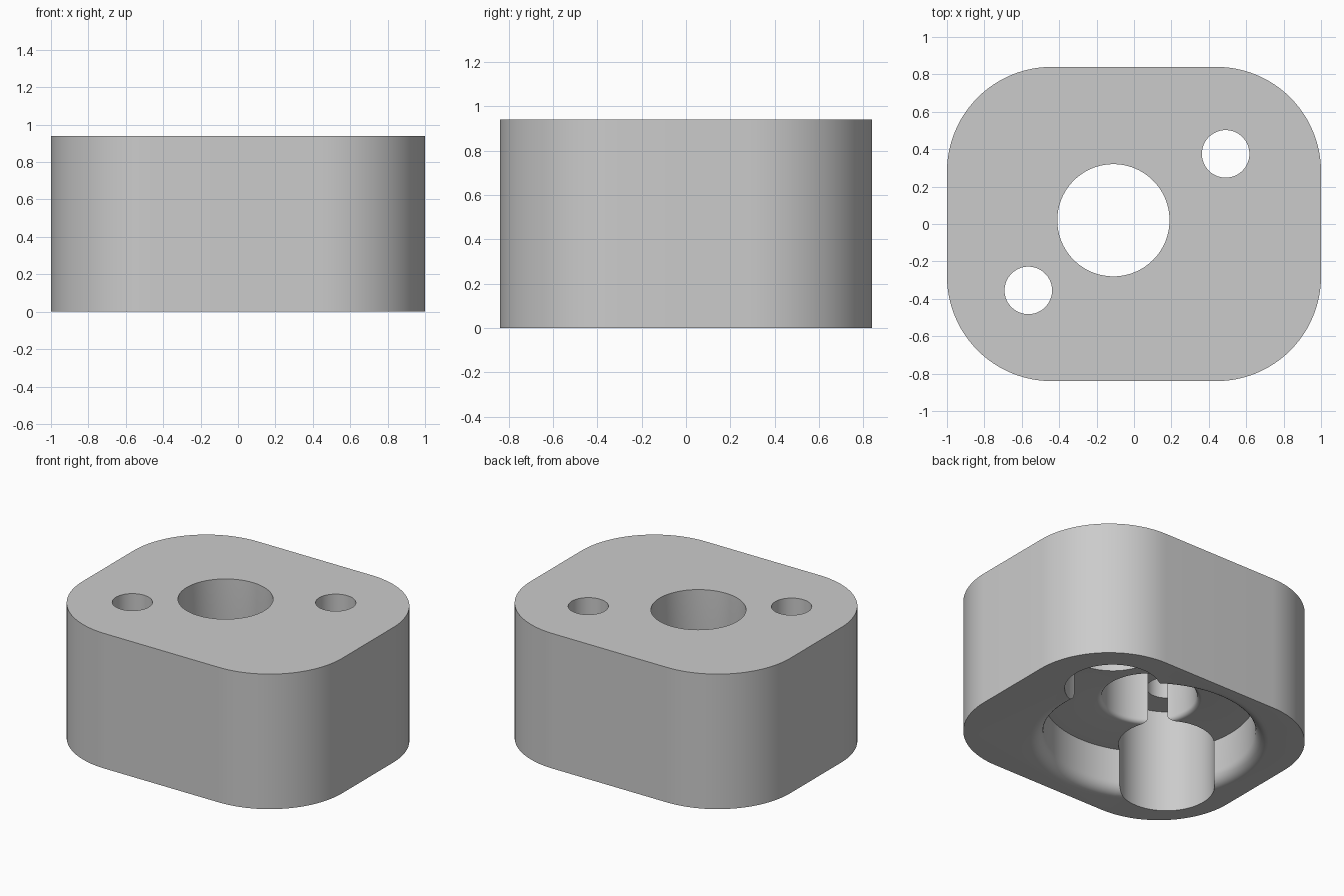
import bpy, bmesh, math

if "Cube" in bpy.data.objects:
    bpy.data.objects.remove(bpy.data.objects["Cube"])

HEIGHT = 0.94
SEGMENTS = 96


def arc(cx, cy, r, a0, a1, n):
    """Points on an arc, angles in degrees."""
    return [(cx + r * math.cos(math.radians(a0 + (a1 - a0) * i / n)),
             cy + r * math.sin(math.radians(a0 + (a1 - a0) * i / n))) for i in range(n + 1)]


def make_object(name, bm):
    bmesh.ops.recalc_face_normals(bm, faces=bm.faces)
    mesh = bpy.data.meshes.new(name)
    bm.to_mesh(mesh)
    bm.free()
    obj = bpy.data.objects.new(name, mesh)
    bpy.context.collection.objects.link(obj)
    return obj


def lathe(name, x, y, profile):
    """Closed solid of revolution from (radius, height) points."""
    bm = bmesh.new()
    rings = [[bm.verts.new((x + r * math.cos(math.tau * i / SEGMENTS),
                            y + r * math.sin(math.tau * i / SEGMENTS), z))
              for i in range(SEGMENTS)] for r, z in profile]
    for low, high in zip(rings, rings[1:]):
        for i in range(SEGMENTS):
            j = (i + 1) % SEGMENTS
            bm.faces.new((low[i], low[j], high[j], high[i]))
    bm.faces.new(rings[0])
    bm.faces.new(rings[-1])
    return make_object(name, bm)


# Rounded rectangular block
bm = bmesh.new()
outline = []
for k, (sx, sy) in enumerate(((1, 1), (-1, 1), (-1, -1), (1, -1))):
    outline += arc(sx * 0.44, sy * 0.28, 0.56, 90 * k, 90 * k + 90, 24)
base = bm.faces.new([bm.verts.new((x, y, 0)) for x, y in outline])
top = bmesh.ops.extrude_face_region(bm, geom=[base])
bmesh.ops.translate(bm, vec=(0, 0, HEIGHT),
                    verts=[v for v in top["geom"] if isinstance(v, bmesh.types.BMVert)])
block = make_object("block", bm)

grey = bpy.data.materials.new("grey")
grey.diffuse_color = (0.6, 0.6, 0.6, 1)
grey.use_nodes = True
grey.node_tree.nodes["Principled BSDF"].inputs["Base Color"].default_value = grey.diffuse_color
block.data.materials.append(grey)

# Central recess with rounded lip, stepping to the through hole
recess = ([(0.75, -0.1)] + arc(0.75, 0.08, 0.08, 270, 180, 8)
          + [(0.67, 0.305)] + arc(0.33, 0.335, 0.03, 270, 180, 5) + [(0.30, HEIGHT + 0.1)])
cutters = [lathe("central_recess_cutter", -0.11, 0.02, recess)]

# Two bolt holes with deep counterbores from below
bolt = [(0.303, -0.1), (0.303, 0.72), (0.127, 0.72), (0.127, HEIGHT + 0.1)]
for side, x, y in (("right", 0.49, 0.375), ("left", -0.565, -0.355)):
    cutters.append(lathe(side + "_bolt_hole_cutter", x, y, bolt))

bpy.context.view_layer.objects.active = block
block.select_set(True)
for cutter in cutters:
    cutter.hide_render = True
    mod = block.modifiers.new(cutter.name, 'BOOLEAN')
    mod.operation = 'DIFFERENCE'
    mod.solver = 'EXACT'
    mod.object = cutter
    bpy.ops.object.modifier_apply(modifier=mod.name)
for cutter in cutters:
    bpy.data.objects.remove(cutter)

bpy.ops.object.shade_smooth_by_angle(angle=math.radians(30))
